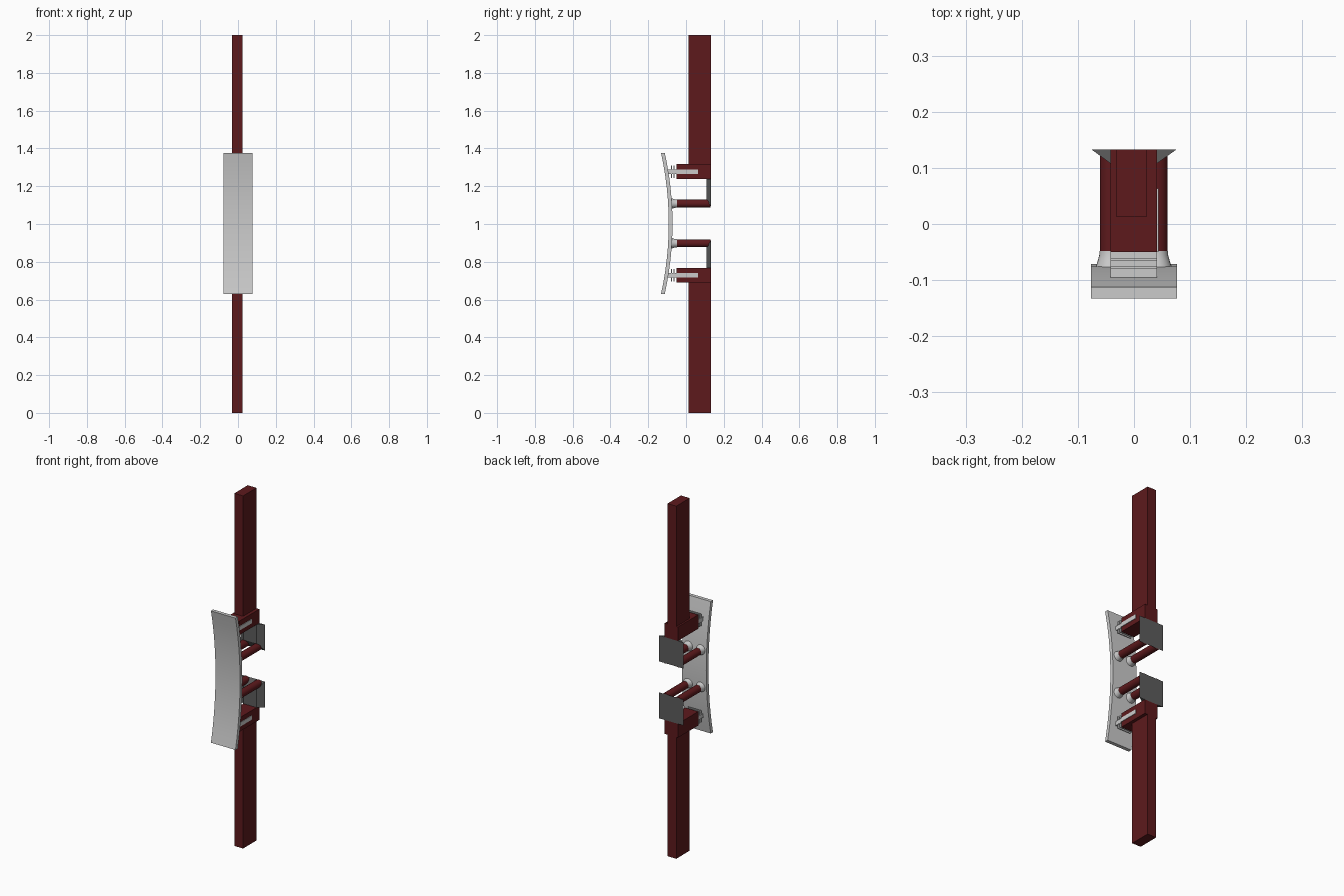
import bpy, bmesh, math

if "Cube" in bpy.data.objects:
    bpy.data.objects.remove(bpy.data.objects["Cube"])

ZC = 1.003          # mirror height of the grip
BACK = 0.133


def material(name, rgb):
    m = bpy.data.materials.new(name)
    m.diffuse_color = (*rgb, 1)
    m.use_nodes = True
    m.node_tree.nodes["Principled BSDF"].inputs["Base Color"].default_value = m.diffuse_color
    return m


RED = material("dark_red", (0.11, 0.01, 0.012))
DARK = material("dark_grey", (0.11, 0.11, 0.11))


def finish(name, bm, mat=None):
    bmesh.ops.recalc_face_normals(bm, faces=bm.faces)
    me = bpy.data.meshes.new(name)
    bm.to_mesh(me)
    bm.free()
    ob = bpy.data.objects.new(name, me)
    bpy.context.collection.objects.link(ob)
    if mat:
        me.materials.append(mat)
    return ob


def loft(name, rings, mat=None):
    """Closed solid through rings with equal point counts."""
    bm = bmesh.new()
    vs = [[bm.verts.new(p) for p in r] for r in rings]
    n = len(vs[0])
    for a, b in zip(vs, vs[1:]):
        for i in range(n):
            bm.faces.new((a[i], a[(i + 1) % n], b[(i + 1) % n], b[i]))
    bm.faces.new(vs[0])
    bm.faces.new(vs[-1])
    return finish(name, bm, mat)


def rect(x0, x1, z0, z1, y):
    return [(x0, y, z0), (x1, y, z0), (x1, y, z1), (x0, y, z1)]


def box(name, x, y, z, mat=None):
    return loft(name, [rect(*x, *z, y[0]), rect(*x, *z, y[1])], mat)


def circle(x, y, z, r, n=24):
    return [(x + r * math.cos(2 * math.pi * i / n), y,
             z + r * math.sin(2 * math.pi * i / n)) for i in range(n)]


def smooth(ob):
    bpy.ops.object.select_all(action='DESELECT')
    ob.select_set(True)
    bpy.context.view_layer.objects.active = ob
    bpy.ops.object.shade_smooth_by_angle(angle=math.radians(35))


# long posts
box("lower_post", (-0.032, 0.023), (0.013, BACK), (0, 0.69), RED)
box("upper_post", (-0.032, 0.023), (0.013, BACK), (1.316, 2), RED)

for side, s in (("upper", 1), ("lower", -1)):
    def zr(a, b):
        return tuple(sorted((ZC + s * a, ZC + s * b)))

    # clamp block
    box(side + "_block", (-0.042, 0.041), (-0.05, BACK), zr(0.235, 0.314), RED)

    # bracket between block and curved plate, with thin ribs
    box(side + "_bracket_neck", (-0.042, 0.041), (-0.102, -0.05), zr(0.262, 0.285))
    for i, y in enumerate((-0.063, -0.077)):
        box(f"{side}_bracket_rib_{i}", (-0.042, 0.041), (y - 0.002, y + 0.002), zr(0.24, 0.308))
    # slider strip on the right face
    box(side + "_side_strip", (0.038, 0.044), (-0.05, 0.063), zr(0.262, 0.285))

    # tapered rear pad
    loft(side + "_rear_pad", [
        rect(-0.042, 0.041, *zr(0.128, 0.235), 0.108),
        rect(-0.076, 0.076, *zr(0.088, 0.235), BACK)], DARK)

    # pair of rods with flared feet
    z = ZC + s * 0.105
    for i, x in enumerate((-0.04, 0.039)):
        smooth(loft(f"{side}_rod_{i}", [circle(x, -0.05, z, 0.021),
                                        circle(x, 0.13, z, 0.021)], RED))
        prof = ((-0.048, 0.0215), (-0.056, 0.022), (-0.065, 0.0245), (-0.078, 0.0285))
        smooth(loft(f"{side}_rod_foot_{i}", [circle(x, y, z, r) for y, r in prof]))

# curved front plate
SAG, HALF, N = 0.041, 0.374, 12
R = (HALF ** 2 + SAG ** 2) / (2 * SAG)
A = math.asin(HALF / R)
rings = []
for i in range(N + 1):
    a = -A + 2 * A * i / N
    z, y = ZC + R * math.sin(a), -0.0715 - R * (1 - math.cos(a))
    rings.append([(-0.077, y, z), (0.077, y, z), (0.077, y - 0.02, z), (-0.077, y - 0.02, z)])
smooth(loft("curved_plate", rings))
